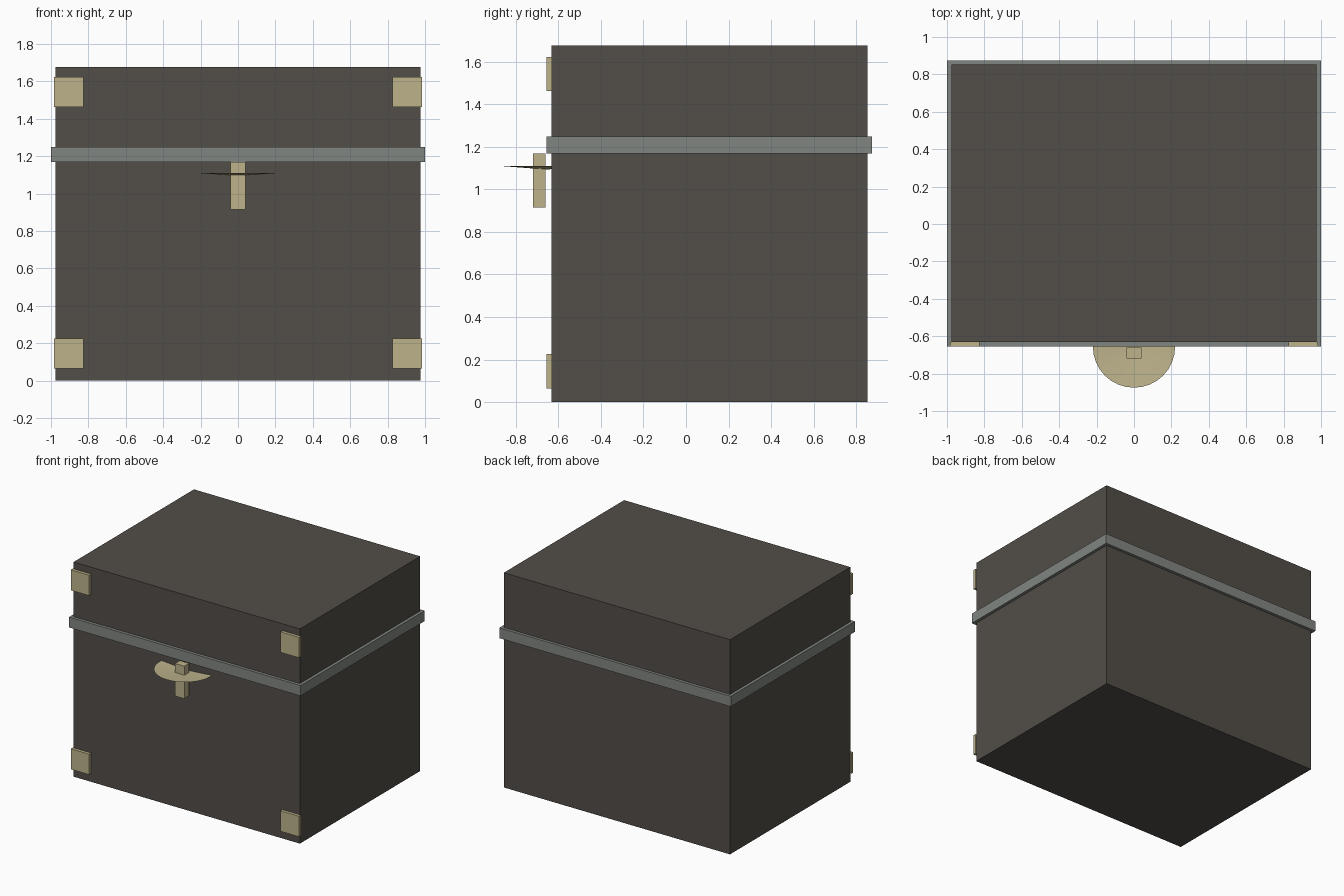
import bpy
import bmesh
import math

if "Cube" in bpy.data.objects:
    bpy.data.objects.remove(bpy.data.objects["Cube"])


def material(name, rgb):
    m = bpy.data.materials.new(name)
    m.diffuse_color = (*rgb, 1)
    m.use_nodes = True
    m.node_tree.nodes["Principled BSDF"].inputs["Base Color"].default_value = m.diffuse_color
    return m


dark = material("dark_wood", (0.085, 0.075, 0.065))
steel = material("grey_metal", (0.22, 0.24, 0.22))
brass = material("pale_brass", (0.51, 0.45, 0.26))


def add_object(name, bm, mat):
    mesh = bpy.data.meshes.new(name)
    bm.to_mesh(mesh)
    bm.free()
    mesh.materials.append(mat)
    ob = bpy.data.objects.new(name, mesh)
    bpy.context.collection.objects.link(ob)
    return ob


def box(name, x, y, z, mat):
    """Box from (min, max) ranges on each axis."""
    bm = bmesh.new()
    bmesh.ops.create_cube(bm, size=1)
    for v in bm.verts:
        v.co = [r[0] if c < 0 else r[1] for c, r in zip(v.co, (x, y, z))]
    return add_object(name, bm, mat)


# Chest body, lid and the band between them
box("chest_body", (-0.977, 0.977), (-0.632, 0.852), (0, 1.2), dark)
box("lid", (-0.977, 0.977), (-0.632, 0.852), (1.2, 1.676), dark)
box("rim_band", (-1, 1), (-0.656, 0.875), (1.168, 1.249), steel)

# Corner plates on the front
for side, label in ((-1, "left"), (1, "right")):
    xs = sorted((side * 0.826, side * 0.985))
    for z0, level in ((0.065, "lower"), (1.462, "upper")):
        box(f"corner_plate_{level}_{label}", xs, (-0.656, -0.63), (z0, z0 + 0.16), brass)

# Latch bar
box("latch_bar", (-0.04, 0.04), (-0.72, -0.66), (0.914, 1.168), brass)

# Shallow dish around the latch, an open cone with its tip down
bm = bmesh.new()
sides = 32
tip = bm.verts.new((0, -0.655, 1.093))
ring = [bm.verts.new((0.22 * math.cos(a), -0.655 + 0.22 * math.sin(a), 1.11))
        for a in (2 * math.pi * i / sides for i in range(sides))]
for i in range(sides):
    bm.faces.new((tip, ring[i], ring[(i + 1) % sides]))
add_object("latch_dish", bm, brass)
